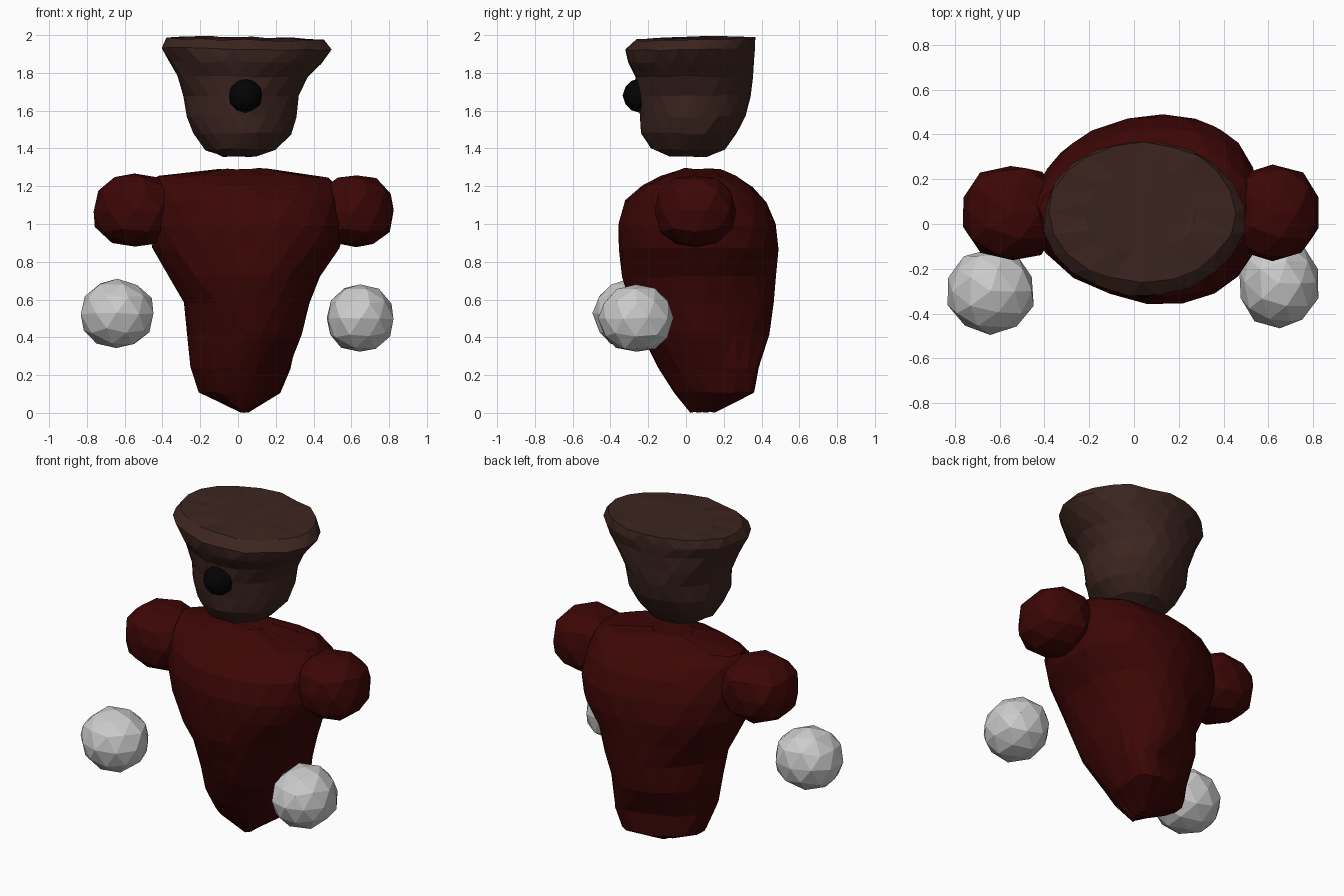
import bpy, bmesh, math, random
from mathutils import Vector

if "Cube" in bpy.data.objects:
    bpy.data.objects.remove(bpy.data.objects["Cube"])

random.seed(4)


def material(name, rgb):
    m = bpy.data.materials.new(name)
    m.diffuse_color = (*rgb, 1)
    m.use_nodes = True
    m.node_tree.nodes["Principled BSDF"].inputs["Base Color"].default_value = m.diffuse_color
    return m


red = material("dark_red", (0.045, 0.002, 0.0015))
brown = material("dark_brown", (0.045, 0.018, 0.014))
black = material("black", (0.001, 0.001, 0.001))


def finish(bm, name, mat, jitter):
    for v in bm.verts:
        v.co += Vector([random.uniform(-jitter, jitter) for _ in range(3)])
    bmesh.ops.triangulate(bm, faces=bm.faces[:])
    bmesh.ops.recalc_face_normals(bm, faces=bm.faces[:])
    me = bpy.data.meshes.new(name)
    bm.to_mesh(me)
    bm.free()
    ob = bpy.data.objects.new(name, me)
    bpy.context.collection.objects.link(ob)
    if mat:
        me.materials.append(mat)
    return ob


def loft(name, rings, mat, sides=20, jitter=0.006, warp=None):
    """Oval rings given as (z, x min, x max, y min, y max)."""
    bm = bmesh.new()
    loops = []
    for i, (z, x0, x1, y0, y1) in enumerate(rings):
        loop = []
        for k in range(sides):
            a = 2 * math.pi * (k + 0.5 * (i % 2)) / sides
            p = Vector(((x0 + x1) / 2 + (x1 - x0) / 2 * math.cos(a),
                        (y0 + y1) / 2 + (y1 - y0) / 2 * math.sin(a), z))
            if warp:
                p += Vector(warp(p, math.sin(a), x1 - x0))
            loop.append(bm.verts.new(p))
        loops.append(loop)
    for i, (a, b) in enumerate(zip(loops, loops[1:])):
        for k in range(sides):
            n = (k + 1) % sides
            if i % 2 == 0:
                bm.faces.new((a[k], a[n], b[k]))
                bm.faces.new((a[n], b[n], b[k]))
            else:
                bm.faces.new((a[k], b[n], b[k]))
                bm.faces.new((a[k], a[n], b[n]))
    bm.faces.new(loops[0][::-1])
    bm.faces.new(loops[-1])
    return finish(bm, name, mat, jitter)


def lump(name, lo, hi, mat, power=2.0, jitter=0.006):
    """Faceted, slightly boxy ball filling the box lo..hi."""
    bm = bmesh.new()
    bmesh.ops.create_icosphere(bm, subdivisions=2, radius=1.01)
    for v in bm.verts:
        d = v.co.normalized()
        d /= sum(abs(c) ** power for c in d) ** (1 / power)
        v.co = [(l + h) / 2 + 1.01 * (h - l) / 2 * c for l, h, c in zip(lo, hi, d)]
    return finish(bm, name, mat, jitter)


def torso_skew(p, s, width):
    # Back and belly bulge towards the right; lower back corner leans right
    if p.z < 0.3:
        return (0.3 * width * max(s, 0) ** 2, 0, 0)
    return (0.085 * width * s * s, 0, 0)


def crown_tilt(p, s, width):
    return (0, 0, 0.02 * (p.y - p.x * 0.7) if p.z > 1.8 else 0)


# Torso: tapered, pointed below, rounded ridge across the shoulders
loft("torso", [
    (0.005, 0.01, 0.06, 0.02, 0.16),
    (0.11, -0.21, 0.22, -0.06, 0.36),
    (0.24, -0.25, 0.27, -0.15, 0.38),
    (0.42, -0.27, 0.335, -0.24, 0.445),
    (0.58, -0.29, 0.38, -0.30, 0.465),
    (0.72, -0.37, 0.435, -0.34, 0.48),
    (0.87, -0.45, 0.54, -0.36, 0.495),
    (1.00, -0.465, 0.57, -0.36, 0.48),
    (1.12, -0.46, 0.56, -0.32, 0.43),
    (1.20, -0.45, 0.53, -0.23, 0.355),
    (1.25, -0.42, 0.48, -0.14, 0.27),
    (1.29, -0.1, 0.15, -0.02, 0.18),
], red, warp=torso_skew)

# Head: rounded chin flaring into a wide flat crown
loft("head", [
    (1.36, -0.08, 0.10, -0.09, 0.12),
    (1.395, -0.17, 0.20, -0.19, 0.21),
    (1.48, -0.235, 0.28, -0.235, 0.27),
    (1.57, -0.275, 0.31, -0.245, 0.32),
    (1.68, -0.285, 0.325, -0.255, 0.345),
    (1.78, -0.325, 0.375, -0.27, 0.355),
    (1.86, -0.365, 0.445, -0.31, 0.36),
    (1.93, -0.405, 0.495, -0.32, 0.37),
    (1.98, -0.38, 0.45, -0.26, 0.365),
    (1.985, -0.22, 0.28, -0.13, 0.24),
], brown, warp=crown_tilt)

# Single round nose on the face
lump("nose", (-0.05, -0.335, 1.59), (0.13, -0.155, 1.77), black, jitter=0)

# Shoulders and floating hands
lump("left_shoulder", (-0.765, -0.16, 0.88), (-0.33, 0.26, 1.26), red, 2.5)
lump("right_shoulder", (0.42, -0.16, 0.88), (0.825, 0.26, 1.26), red, 2.5)
lump("left_hand", (-0.835, -0.49, 0.345), (-0.445, -0.11, 0.705), None, 2.1)
lump("right_hand", (0.47, -0.46, 0.325), (0.825, -0.07, 0.675), None, 2.2)
